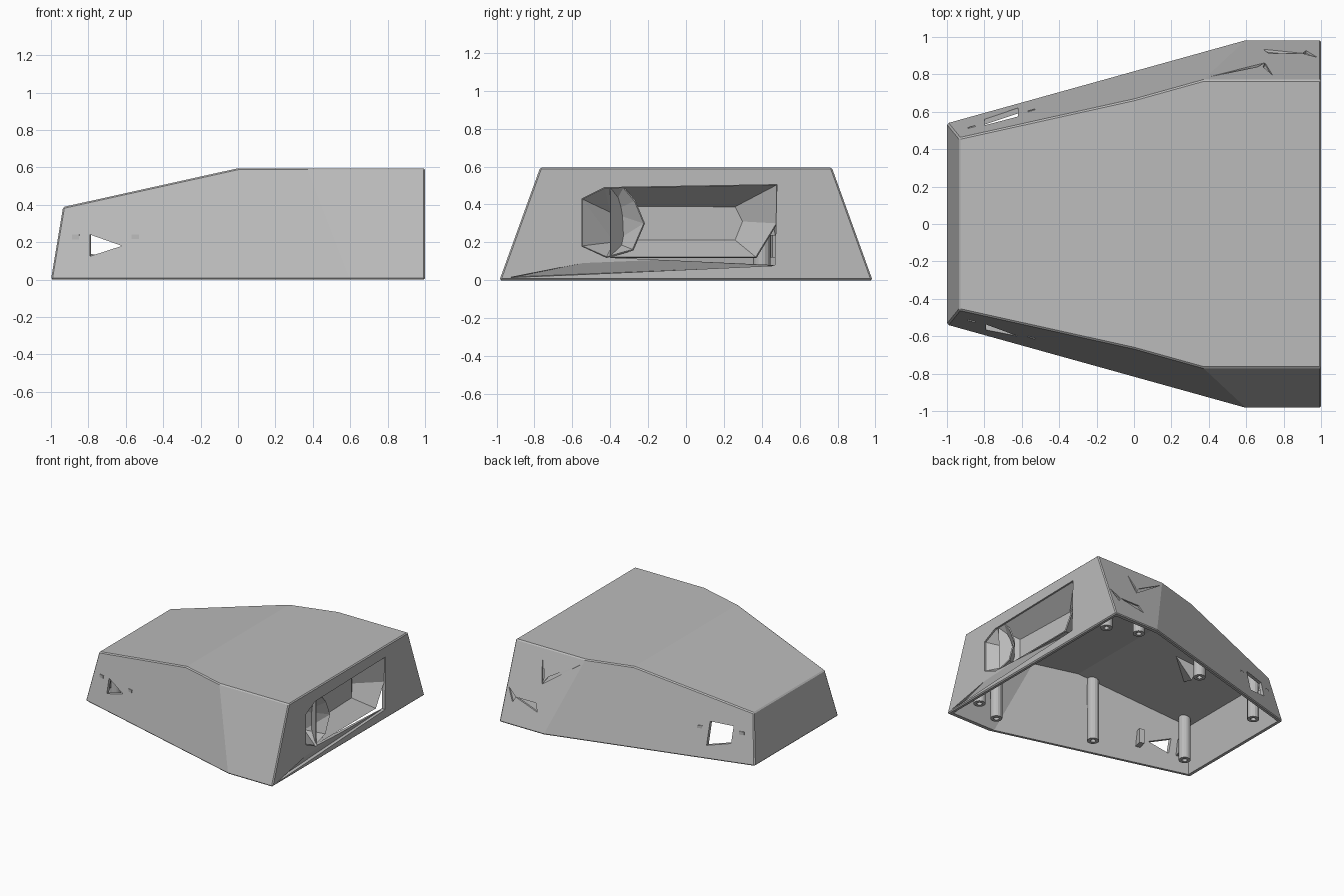
import bpy, bmesh, math
from mathutils import Vector

if "Cube" in bpy.data.objects:
    bpy.data.objects.remove(bpy.data.objects["Cube"])

grey = bpy.data.materials.new("plain_grey")
grey.use_nodes = True
colour = (0.5, 0.5, 0.5, 1)
grey.diffuse_color = colour
grey.node_tree.nodes["Principled BSDF"].inputs["Base Color"].default_value = colour


def finish(name, bm):
    bmesh.ops.recalc_face_normals(bm, faces=bm.faces)
    mesh = bpy.data.meshes.new(name)
    bm.to_mesh(mesh)
    bm.free()
    mesh.materials.append(grey)
    ob = bpy.data.objects.new(name, mesh)
    bpy.context.collection.objects.link(ob)
    return ob


def hull(name, points):
    bm = bmesh.new()
    for p in points:
        bm.verts.new(p)
    bmesh.ops.convex_hull(bm, input=bm.verts)
    bmesh.ops.dissolve_limit(bm, angle_limit=0.02, verts=bm.verts, edges=bm.edges)
    return finish(name, bm)


def apply(ob, mod):
    bpy.context.view_layer.objects.active = ob
    bpy.ops.object.modifier_apply(modifier=mod.name)


def boolean(ob, other, operation="DIFFERENCE", keep=False):
    mod = ob.modifiers.new("boolean", "BOOLEAN")
    mod.operation, mod.solver, mod.object = operation, "EXACT", other
    apply(ob, mod)
    if not keep:
        bpy.data.objects.remove(other)


def cylinder(name, x, y, z0, z1, r):
    ring = [(x + r * math.cos(i * math.pi / 8), y + r * math.sin(i * math.pi / 8))
            for i in range(16)]
    return hull(name, [(a, b, z) for a, b in ring for z in (z0, z1)])


# Tapered wedge body, one half mirrored across y
HALF = [(-1, .54, 0), (.6, .985, 0), (1, .985, 0), (-.935, .46, .388),
        (0, .667, .595), (.37, .77, .595), (1, .77, .595)]


def wedge(name, inset):
    s = 1 - inset
    return hull(name, [(x * s, y * s * side, z - inset)
                       for x, y, z in HALF for side in (-1, 1)])


shell = wedge("shell", 0)
bevel = shell.modifiers.new("edge_chamfer", "BEVEL")
bevel.width, bevel.segments = .008, 1
apply(shell, bevel)
boolean(shell, wedge("hollow", .028))

# Side openings: a triangle in the front wall, a four-sided one in the back wall
boolean(shell, hull("front_cut", [(x, y, z) for x, z in ((-.79, .125), (-.79, .24), (-.62, .18))
                                  for y in (-.9, -.3)]))
boolean(shell, hull("back_cut", [(x, y, z) for x, z in ((-.8, .14), (-.8, .27), (-.62, .28), (-.62, .1))
                                 for y in (.9, .3)]))

# End wall opening: a long slot joined to an eight-sided port
PORT = [(-.55, .18), (-.42, .12), (-.28, .16), (-.22, .3),
        (-.27, .42), (-.33, .49), (-.43, .49), (-.55, .43)]
SLOT = [(-.4, .12), (.37, .12), (.47, .08), (.48, .505), (-.4, .49)]
for profile in (PORT, SLOT):
    boolean(shell, hull("end_cut", [(x, y, z) for y, z in profile for x in (.9, 1.1)]))

# Shallow sloping groove under the slot
boolean(shell, hull("groove_cut", [(.975, -.9, .018), (.975, .46, .075), (1.01, -.95, .012),
                                   (1.01, -.4, .12), (1.01, .37, .12), (1.01, .47, .078)]))


# Thin scored notches on the back wall
def back_wall(x, z, depth):
    base = min(.985, .82 + .275 * x)
    return Vector((x, base - (.35 if x > .5 else .25) * z - depth, z))


for a, b, c in (((.4, .55), (.7, .34), (.66, .4)), ((.7, .34), (.74, .52), (.69, .4)),
                ((.69, .14), (.9, .2), (.72, .2)), ((.9, .2), (.98, .26), (.92, .16))):
    boolean(shell, hull("notch_cut", [back_wall(x, z, d) for x, z in (a, b, c)
                                      for d in (-.03, .015)]))


def panel(name, verts, faces):
    bm = bmesh.new()
    vs = [bm.verts.new(v) for v in verts]
    for f in faces:
        bm.faces.new([vs[i] for i in f])
    ob = finish(name, bm)
    mod = ob.modifiers.new("thickness", "SOLIDIFY")
    mod.thickness, mod.offset = .01, 0
    apply(ob, mod)
    return ob


# Recessed tray inside the slot, open at its far lower corner
outer = [(.985, -.4, .12), (.985, .37, .12), (.985, .48, .3), (.985, .48, .505), (.985, -.4, .49)]
inner = [(.86, -.3, .21), (.84, .26, .21), (.82, .3, .31), (.84, .26, .39), (.86, -.3, .39)]
panel("slot_tray", outer + inner,
      [(i, (i + 1) % 5, (i + 1) % 5 + 5, i + 5) for i in range(5)] + [(5, 6, 7, 8, 9)])

# Faceted dish in the port
panel("port_dish", [(.985, y, z) for y, z in PORT] + [(.86, -.38, .2), (.86, -.4, .36)],
      [(i, (i + 1) % 8, 8 if i < 3 or i == 7 else 9) for i in range(8)] + [(3, 9, 8), (7, 8, 9)])

# Screw posts, trimmed to the body and drilled from below
trim = wedge("post_trim", .015)
trim.hide_render = True
for x, y in ((.89, .74), (.65, .83), (-.12, .62), (-.83, .4)):
    for side, label in ((-1, "front"), (1, "back")):
        post = cylinder(label + "_screw_post", x, y * side, .02, .62, .045)
        boolean(post, trim, "INTERSECT", keep=True)
        boolean(post, cylinder("drill", x, y * side, -.05, .12, .02))
bpy.data.objects.remove(trim)

# Mounting pegs either side of each side opening
for side, label in ((-1, "front"), (1, "back")):
    for x in (-.86, -.54):
        along, across = Vector((.96, .265 * side, 0)), Vector((-.265, .96 * side, 0))
        centre = Vector((x, (.725 + .275 * x) * side, .18))
        hull(label + "_peg", [centre + along * a + across * b + Vector((0, 0, c))
                              for a in (-.02, .02) for b in (-.04, .035) for c in (-.06, .06)])

# Small wedge rib under the lid
hull("lid_rib", [(-.55, -.08, .45), (-.3, .12, .505), (-.5, .16, .46), (-.48, .1, .36)])
